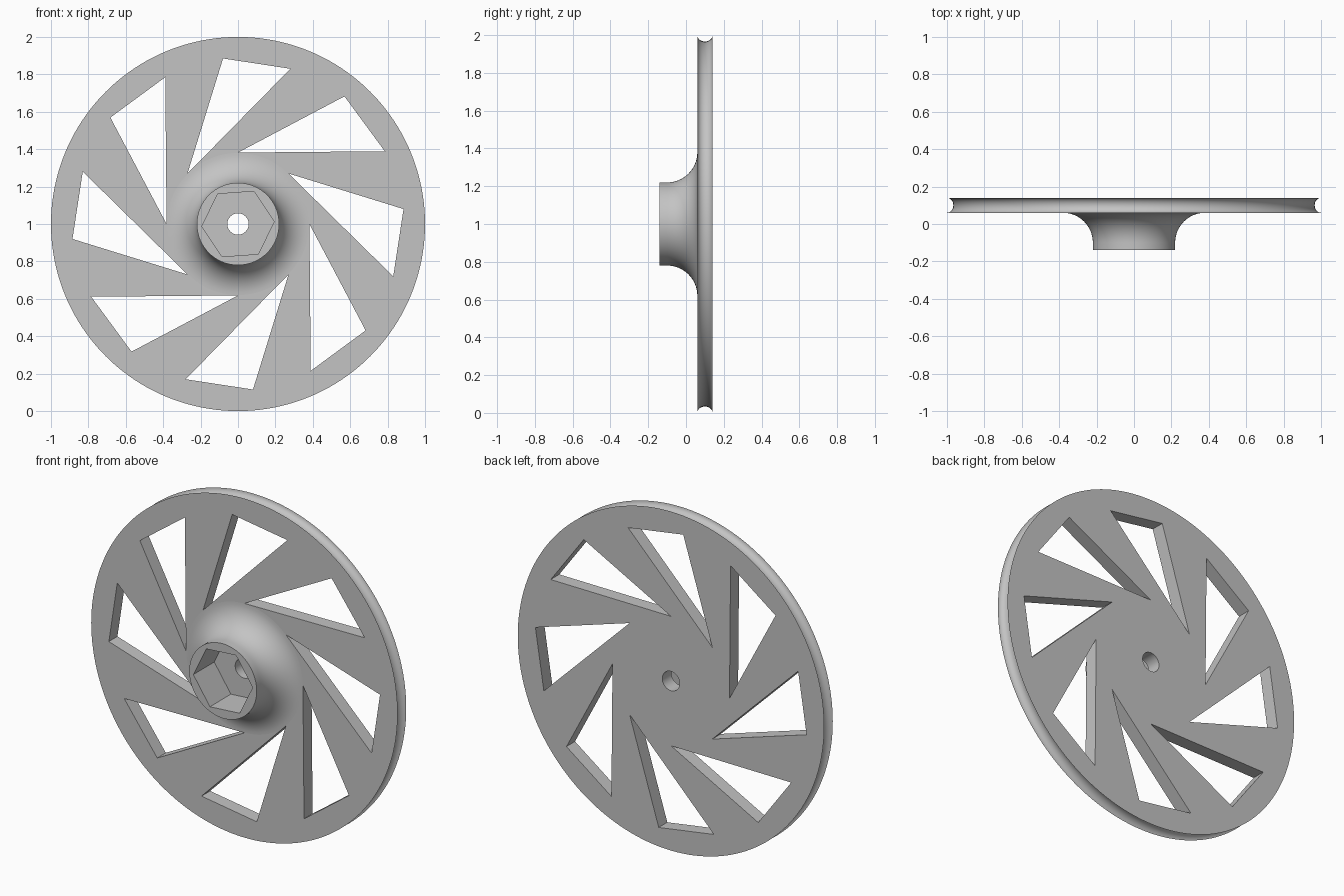
import bpy
import bmesh
from math import sin, cos, pi, radians
from mathutils import Matrix, Vector

if "Cube" in bpy.data.objects:
    bpy.data.objects.remove(bpy.data.objects["Cube"])

CENTRE = 1.0                      # height of the axle
FRONT, PLATE, BACK = -0.14, 0.06, 0.14
HUB_R, FILLET, BORE_R, HEX_R = 0.22, 0.16, 0.057, 0.194
SPOKES = 8

grey = bpy.data.materials.new("plain grey")
grey.use_nodes = True
colour = (0.55, 0.55, 0.55, 1)
grey.diffuse_color = colour
grey.node_tree.nodes["Principled BSDF"].inputs["Base Color"].default_value = colour


def add_object(name, bm):
    bmesh.ops.recalc_face_normals(bm, faces=bm.faces)
    mesh = bpy.data.meshes.new(name)
    bm.to_mesh(mesh)
    bm.free()
    mesh.materials.append(grey)
    obj = bpy.data.objects.new(name, mesh)
    bpy.context.collection.objects.link(obj)
    return obj


def prism(bm, outline, y0, y1):
    """Extrude an (x, z) outline, measured from the axle, along y."""
    face = bm.faces.new([bm.verts.new((x, y0, CENTRE + z)) for x, z in outline])
    new = bmesh.ops.extrude_face_region(bm, geom=[face])["geom"]
    verts = [v for v in new if isinstance(v, bmesh.types.BMVert)]
    bmesh.ops.translate(bm, verts=verts, vec=(0, y1 - y0, 0))


def ring(radius, sides, start=0):
    return [(radius * cos(start + 2 * pi * i / sides),
             radius * sin(start + 2 * pi * i / sides)) for i in range(sides)]


# Lathe profile (radius, y): hub face, fillet, plate, grooved rim, back
profile = [(0, FRONT), (HUB_R, FRONT)]
for i in range(17):
    a = pi / 2 * i / 16
    profile.append((HUB_R + FILLET * (1 - cos(a)), PLATE - FILLET * (1 - sin(a))))
half = (BACK - PLATE) / 2
for i in range(17):
    a = pi * i / 16
    profile.append((1 - 0.034 * sin(a), PLATE + half * (1 - cos(a))))
profile.append((0, BACK))

bm = bmesh.new()
verts = [bm.verts.new((r, y, CENTRE)) for r, y in profile]
edges = [bm.edges.new(pair) for pair in zip(verts, verts[1:])]
bmesh.ops.spin(bm, geom=verts + edges, cent=(0, 0, CENTRE), axis=(0, 1, 0),
               angle=2 * pi, steps=160, use_duplicate=False)
bmesh.ops.remove_doubles(bm, verts=bm.verts, dist=0.0001)
bmesh.ops.dissolve_limit(bm, angle_limit=radians(0.1), verts=bm.verts, edges=bm.edges)
wheel = add_object("wheel", bm)

# Slanted triangular windows
bm = bmesh.new()
window = [Vector((-0.27, 0.27)), Vector((-0.08, 0.885)), Vector((0.28, 0.83))]
for i in range(SPOKES):
    turn = Matrix.Rotation(2 * pi * i / SPOKES, 2)
    prism(bm, [turn @ p for p in window], PLATE - 0.1, BACK + 0.1)
window_cutter = add_object("window_cutter", bm)

# Hexagonal socket in the hub
bm = bmesh.new()
prism(bm, ring(HEX_R, 6, radians(4)), FRONT - 0.1, PLATE - 0.005)
socket_cutter = add_object("socket_cutter", bm)

# Axle bore through the plate
bm = bmesh.new()
prism(bm, ring(BORE_R, 48), FRONT - 0.2, BACK + 0.1)
bore_cutter = add_object("bore_cutter", bm)

bpy.ops.object.select_all(action="DESELECT")
bpy.context.view_layer.objects.active = wheel
wheel.select_set(True)
for cutter in (window_cutter, socket_cutter, bore_cutter):
    cutter.hide_render = True
    mod = wheel.modifiers.new(cutter.name, "BOOLEAN")
    mod.operation = "DIFFERENCE"
    mod.solver = "EXACT"
    mod.object = cutter
    bpy.ops.object.modifier_apply(modifier=mod.name)
    bpy.data.objects.remove(cutter)

# Smooth round surfaces, flat plate and hub faces
bpy.ops.object.shade_smooth_by_angle(angle=radians(30))
for poly in wheel.data.polygons:
    if abs(poly.normal.y) > 0.9995:
        poly.use_smooth = False
